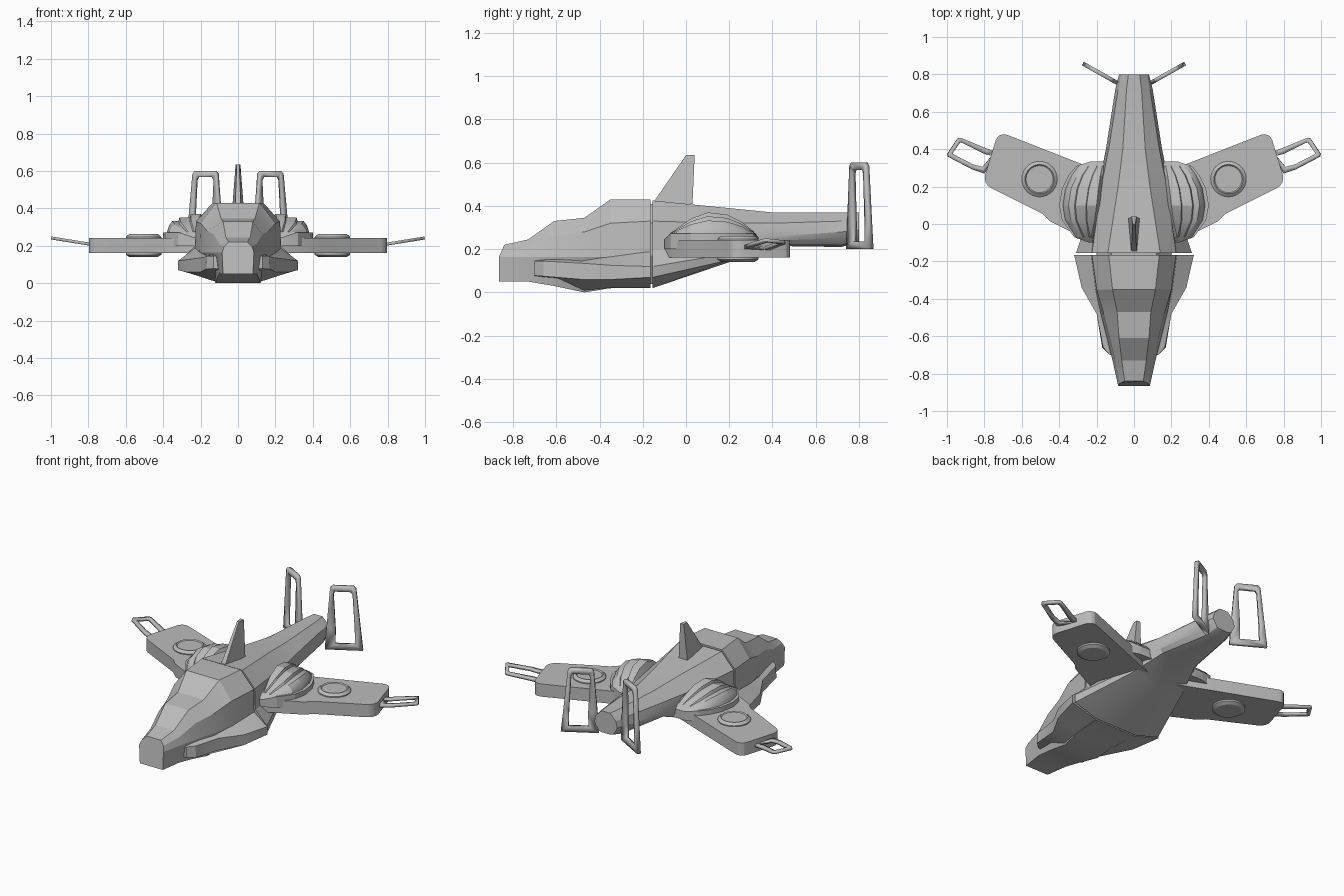
import bpy, bmesh, math
from mathutils import Vector

cube = bpy.data.objects.get("Cube")
if cube:
    bpy.data.objects.remove(cube)

grey = bpy.data.materials.new("hull grey")
grey.use_nodes = True
grey.diffuse_color = (0.5, 0.5, 0.5, 1)
grey.node_tree.nodes["Principled BSDF"].inputs["Base Color"].default_value = (0.5, 0.5, 0.5, 1)


def finish(name, bm, mirror=False, thickness=0):
    bmesh.ops.recalc_face_normals(bm, faces=bm.faces)
    mesh = bpy.data.meshes.new(name)
    bm.to_mesh(mesh)
    bm.free()
    mesh.materials.append(grey)
    ob = bpy.data.objects.new(name, mesh)
    bpy.context.collection.objects.link(ob)
    if thickness:
        mod = ob.modifiers.new("thickness", "SOLIDIFY")
        mod.thickness, mod.offset = thickness, 0
    if mirror:
        ob.modifiers.new("mirror", "MIRROR")
    bpy.ops.object.select_all(action="DESELECT")
    ob.select_set(True)
    bpy.context.view_layer.objects.active = ob
    bpy.ops.object.shade_smooth_by_angle(angle=math.radians(22))
    return ob


def loft(name, loops, mirror=False):
    """Skin closed loops of equal length and cap both ends."""
    bm = bmesh.new()
    rings = [[bm.verts.new(p) for p in loop] for loop in loops]
    n = len(rings[0])
    for a, b in zip(rings, rings[1:]):
        for i in range(n):
            j = (i + 1) % n
            bm.faces.new((a[i], a[j], b[j], b[i]))
    bm.faces.new(rings[0])
    bm.faces.new(rings[-1])
    return finish(name, bm, mirror)


def hull_loop(y, half, shear=0):
    """Symmetric cross-section from its right half, listed bottom to top."""
    pts = half + [(-x, z) for x, z in reversed(half)]
    return [(x, y + shear * max(0, z - 0.165), z) for x, z in pts]


def frame(name, outer, inner, place, thickness):
    """Open window-shaped plate, mapped into place."""
    bm = bmesh.new()
    o = [bm.verts.new(place(*p)) for p in outer]
    i = [bm.verts.new(place(*p)) for p in inner]
    n = len(o)
    for k in range(n):
        j = (k + 1) % n
        bm.faces.new((o[k], o[j], i[j], i[k]))
    return finish(name, bm, True, thickness)


# Front hull with the stepped cockpit line
front = [
    (-0.865, [(.08, .05), (.085, .165), (.075, .195), (.05, .22)]),
    (-0.73, [(.10, .05), (.115, .165), (.10, .21), (.065, .245)]),
    (-0.61, [(.11, .03), (.145, .165), (.13, .26), (.08, .33)]),
    (-0.47, [(.12, .0), (.18, .165), (.165, .28), (.09, .345)]),
    (-0.35, [(.13, .02), (.205, .165), (.20, .32), (.115, .43)]),
    (-0.165, [(.145, .02), (.23, .165), (.225, .33), (.135, .43)]),
]
loft("front_hull", [hull_loop(y, h, 0.45 if y < -0.8 else 0) for y, h in front])

# Rear hull tapering into the tail boom
rear = [
    (-0.155, [(.15, .02), (.31, .07), (.31, .12), (.23, .2), (.225, .33), (.14, .425)]),
    (0.2, [(.07, .14), (.19, .15), (.19, .18), (.19, .22), (.175, .32), (.085, .39)]),
    (0.4, [(.05, .215), (.12, .22), (.14, .24), (.15, .26), (.135, .32), (.06, .37)]),
    (0.72, [(.03, .21), (.06, .22), (.09, .25), (.1, .28), (.085, .33), (.04, .37)]),
    (0.8, [(.03, .235), (.05, .24), (.07, .27), (.08, .29), (.07, .33), (.03, .37)]),
]
loft("rear_hull", [hull_loop(y, h) for y, h in rear])

# Dark seam filler joining the two hulls
seam = [(.12, .04), (.2, .17), (.2, .32), (.12, .41)]
loft("hull_joint", [hull_loop(y, seam) for y in (-0.2, -0.12)])

# Cheek fairings along the nose
cheeks = [
    (-0.70, [(.08, .075), (.13, .078), (.13, .145), (.08, .15)]),
    (-0.66, [(.08, .07), (.17, .075), (.165, .145), (.08, .16)]),
    (-0.48, [(.11, .005), (.2, .06), (.2, .135), (.12, .165)]),
    (-0.34, [(.12, .02), (.28, .06), (.28, .125), (.19, .175)]),
    (-0.165, [(.14, .02), (.32, .07), (.32, .12), (.22, .195)]),
]
loft("cheek_fairing", [[(x, y, z) for x, z in s] for y, s in cheeks], True)

# Wings: flat slabs with rounded plan corners
plan = [(.1, -.14), (.22, -.1), (.45, .015), (.49, .055), (.81, .215), (.725, .495), (.1, .25)]
bm = bmesh.new()
face = bm.faces.new([bm.verts.new((x, y, .162)) for x, y in plan])
up = bmesh.ops.extrude_face_region(bm, geom=[face])
bmesh.ops.translate(bm, verts=[v for v in up["geom"] if isinstance(v, bmesh.types.BMVert)], vec=(0, 0, .08))
corners = [e for e in bm.edges
           if abs(e.verts[0].co.z - e.verts[1].co.z) > .05 and e.verts[0].co.x > .6]
bmesh.ops.bevel(bm, geom=corners, offset=.05, segments=4, profile=.5, affect="EDGES")
finish("wing", bm, True)

# Lift fans through the wings
fan = [(.075, .14), (.095, .152), (.095, .248), (.078, .262), (.072, .256)]
loft("lift_fan", [[(.505 + r * math.cos(a), .24 + r * math.sin(a), z)
                   for a in (math.tau * k / 32 for k in range(32))] for r, z in fan], True)

# Ribbed engine domes at the wing roots: inner edge, outer edge, crown height per station
dome = [(-.10, .2, .24, .245), (-.07, .19, .32, .275), (.02, .17, .385, .34), (.1, .16, .4, .37),
        (.19, .15, .385, .36), (.26, .14, .35, .325), (.31, .13, .31, .285), (.335, .14, .23, .255)]
for name, reach, crown, edge in (("dome_base", 1, .0, .03), ("dome_outer_shell", .92, .62, .03),
                                 ("dome_middle_rib", .7, .82, .015), ("dome_inner_rib", .45, 1, .015)):
    loops = []
    for y, x0, x1, z in dome:
        out = x0 + (x1 - x0) * reach
        low = min(.272, z)
        top = low + (z - low) * crown
        mid = low + (top - low) * .6
        loops.append([(x0, y, .2), (out, y, .2), (out, y, low), (out - edge * .4, y, mid),
                      (out - edge, y, top), (x0 + .04, y, top), (x0, y, low)])
    loft(name, loops, True)

# Open wingtip loops, rising slightly outward
tip_out = [(.74, .385), (.78, .40), (.86, .433), (.925, .46), (.943, .458), (.998, .375), (.994, .36), (.865, .292), (.80, .27)]
tip_in = [(.76, .365), (.80, .375), (.86, .405), (.925, .437), (.932, .434), (.97, .38), (.967, .373), (.865, .32), (.81, .305)]
frame("wingtip_loop", tip_out, tip_in, lambda x, y: (x, y, .21 + (x - .8) * .16), .016)

# Open tail fins, splayed outward
fin_out = [(0, .2), (.01, .34), (.03, .585), (.045, .6), (.165, .6), (.18, .585), (.205, .34), (.22, .2)]
fin_in = [(.06, .235), (.062, .32), (.05, .55), (.06, .567), (.15, .567), (.16, .55), (.172, .34), (.175, .235)]
along = Vector((.87, .49, 0))
frame("tail_fin", fin_out, fin_in,
      lambda u, z: Vector((.082, .75, z)) + along * u, .022)

# Dorsal blade
blade = [(.41, -.155, .03, .03), (.635, .0, .04, .013)]
loft("dorsal_fin", [[(-w * .5, y0, z), (w * .5, y0, z), (w, y1, z), (-w, y1, z)]
                    for z, y0, y1, w in blade])
